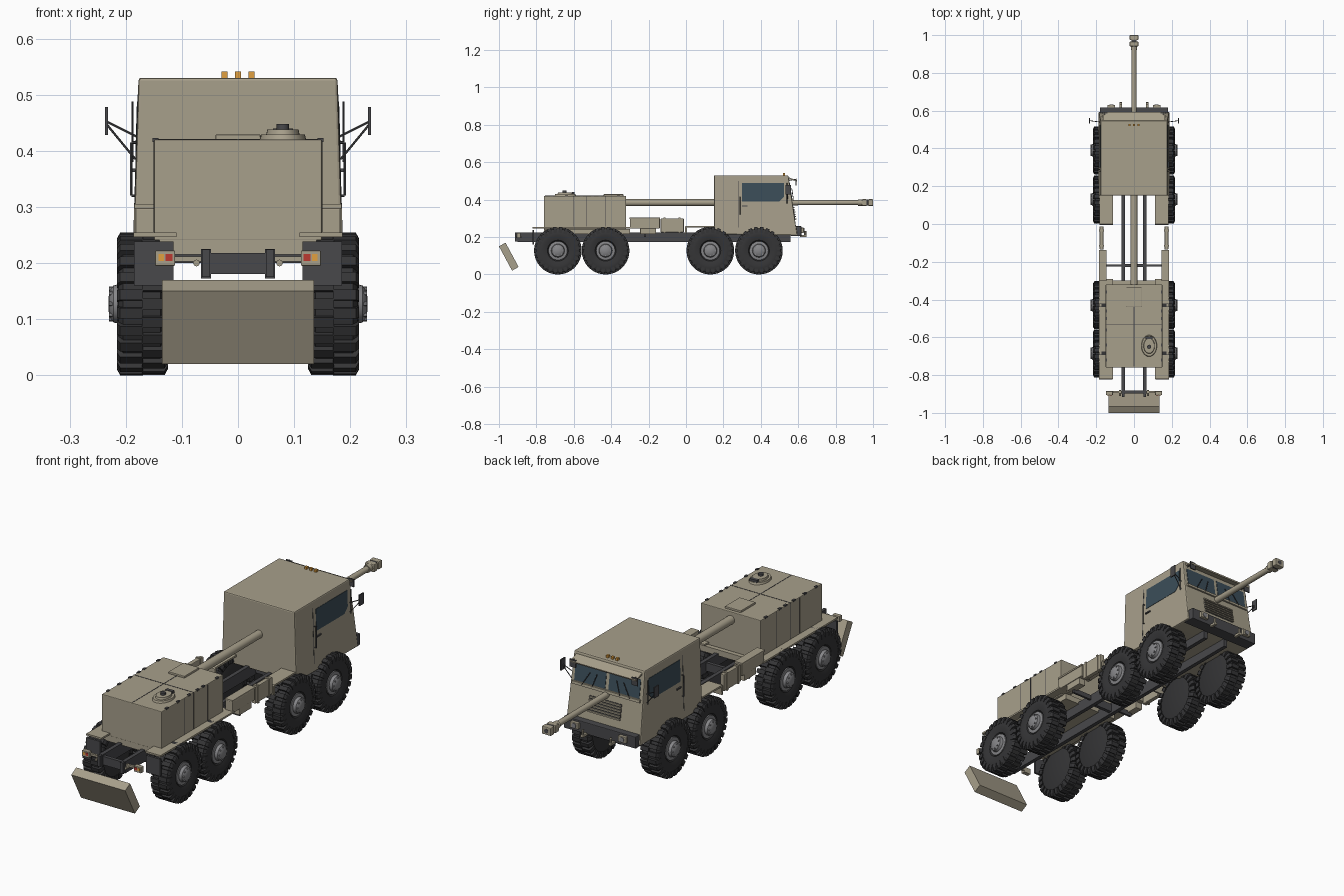
import bpy, bmesh, math
from mathutils import Vector, Matrix

def mat(name, c):
    m = bpy.data.materials.new(name)
    m.diffuse_color = (*c, 1)
    return m

TAN = mat("tan_paint", (0.39, 0.35, 0.26))
DARK = mat("dark_steel", (0.065, 0.065, 0.07))
RUBBER = mat("rubber", (0.035, 0.035, 0.037))
METAL = mat("hub_metal", (0.24, 0.24, 0.25))
GLASS = mat("glass", (0.045, 0.075, 0.1))
AMBER = mat("amber", (0.75, 0.35, 0.05))
RED = mat("red", (0.5, 0.04, 0.03))

def finish(name, bm, m, bevel=0, mirror=False, smooth=False):
    bmesh.ops.recalc_face_normals(bm, faces=bm.faces)
    me = bpy.data.meshes.new(name)
    bm.to_mesh(me)
    bm.free()
    me.materials.append(m)
    o = bpy.data.objects.new(name, me)
    bpy.context.collection.objects.link(o)
    if bevel:
        b = o.modifiers.new("bevel", 'BEVEL')
        b.width, b.segments = bevel, 2
    if mirror:
        o.modifiers.new("mirror", 'MIRROR').use_bisect_axis[0] = False
    if smooth:
        bpy.context.view_layer.objects.active = o
        o.select_set(True)
        bpy.ops.object.shade_smooth_by_angle(angle=math.radians(35))
        o.select_set(False)
    return o

def prism(name, pts, xa, xb, m=TAN, bevel=0, mirror=False):
    """Side profile (y, z) extruded from xa to xb; xa and xb may depend on z."""
    f = lambda v, z: v(z) if callable(v) else v
    bm = bmesh.new()
    a = [bm.verts.new((f(xa, z), y, z)) for y, z in pts]
    b = [bm.verts.new((f(xb, z), y, z)) for y, z in pts]
    bm.faces.new(a)
    bm.faces.new(b[::-1])
    for i in range(len(pts)):
        j = (i + 1) % len(pts)
        bm.faces.new((a[i], b[i], b[j], a[j]))
    return finish(name, bm, m, bevel, mirror)

def box(name, x0, x1, y0, y1, z0, z1, m=TAN, bevel=0, mirror=False):
    return prism(name, [(y0, z0), (y1, z0), (y1, z1), (y0, z1)], x0, x1, m, bevel, mirror)

def rod(name, p, q, r, m=DARK, n=8, mirror=False, r2=None):
    p, q = Vector(p), Vector(q)
    d = q - p
    bm = bmesh.new()
    bmesh.ops.create_cone(bm, cap_ends=True, segments=n, radius1=r, radius2=r if r2 is None else r2,
        depth=d.length, matrix=Matrix.Translation((p + q) / 2) @ d.to_track_quat('Z', 'Y').to_matrix().to_4x4())
    return finish(name, bm, m, 0, mirror, True)

def lathe_x(name, prof, y, z, m, n=40):
    """Profile (x, radius) spun about an axle line."""
    bm = bmesh.new()
    vs = [bm.verts.new((x, y + r, z)) for x, r in prof]
    es = [bm.edges.new(e) for e in zip(vs, vs[1:])]
    bmesh.ops.spin(bm, geom=vs + es, cent=(0, y, z), axis=(1, 0, 0), angle=2 * math.pi, steps=n)
    bmesh.ops.remove_doubles(bm, verts=bm.verts, dist=1e-5)
    return finish(name, bm, m, 0, True, True)

# wheels: tyre, two staggered rows of lugs, hub and bolts
R = 0.127
for k, y in enumerate((-0.685, -0.43, 0.13, 0.39)):
    lathe_x(f"tyre_{k}", [(0.13, 0), (0.13, 0.10), (0.138, 0.118), (0.205, 0.118), (0.213, 0.108),
                          (0.215, 0.08), (0.208, 0.056), (0.2, 0.05), (0.2, 0)], y, R, RUBBER)
    bm = bmesh.new()
    N = 24
    for row, (x0, x1) in enumerate(((0.125, 0.171), (0.169, 0.216))):
        for i in range(N):
            t = 2 * math.pi * (i + row / 2) / N
            T = Matrix.Translation((0, y, R)) @ Matrix.Rotation(t, 4, 'X')
            xo, xi = (x0, x1) if row == 0 else (x1, x0)
            prof = [(xi, 0.108), (xi, R), (xo + (0.006 if row == 0 else -0.006), R), (xo, 0.116), (xo, 0.096)]
            s = [[bm.verts.new(T @ Vector((x, w, r))) for x, r in prof] for w in (-0.0095, 0.0095)]
            bm.faces.new(s[0])
            bm.faces.new(s[1][::-1])
            for a in range(5):
                b = (a + 1) % 5
                bm.faces.new((s[0][a], s[0][b], s[1][b], s[1][a]))
    finish(f"tyre_lugs_{k}", bm, RUBBER, 0, True)
    lathe_x(f"hub_{k}", [(0.2, 0.05), (0.207, 0.05), (0.209, 0.036), (0.222, 0.033), (0.23, 0.022), (0.231, 0)],
            y, R, METAL, 24)
    for i in range(8):
        t = math.pi * i / 4
        c = (y + 0.027 * math.cos(t), R + 0.027 * math.sin(t))
        rod(f"wheel_bolt_{k}_{i}", (0.215, *c), (0.23, *c), 0.004, METAL, 6, True)

# chassis rails and cross members
box("frame_rail", 0.048, 0.066, -0.9, 0.56, 0.172, 0.225, DARK, 0, True)
for i, y in enumerate((-0.89, -0.22, 0.2)):
    box(f"cross_member_{i}", -0.05, 0.05, y - 0.008, y + 0.008, 0.18, 0.218, DARK)
box("rail_end_bracket", 0.05, 0.064, -0.915, -0.89, 0.175, 0.224, DARK, 0, True)

# cab with slightly tapered sides and raked front
hw = lambda z: 0.187 - (z - 0.21) * 0.03
yf = lambda z: 0.595 - (z - 0.21) * 0.15
prism("cab", [(0.15, 0.215), (0.15, 0.53), (yf(0.53), 0.53), (yf(0.21), 0.21), (0.5, 0.21)],
      lambda z: -hw(z), hw, TAN, 0.005)
side_in, side_out = (lambda z: hw(z) - 0.004), (lambda z: hw(z) + 0.0015)
prism("side_window", [(0.30, 0.39), (0.30, 0.488), (0.525, 0.488), (0.525, 0.415), (0.50, 0.39)],
      side_in, side_out, GLASS, 0, True)
prism("door_seam", [(0.278, 0.25), (0.278, 0.5), (0.281, 0.5), (0.281, 0.25)], side_in,
      lambda z: hw(z) + 0.0008, DARK, 0, True)
box("door_handle", 0.18, 0.188, 0.30, 0.33, 0.362, 0.368, DARK, 0, True)

def front_slab(name, x0, x1, z0, z1, d, m, mirror=False):
    return prism(name, [(yf(z0) - 0.006, z0), (yf(z0) + d, z0), (yf(z1) + d, z1), (yf(z1) - 0.006, z1)],
                 x0, x1, m, 0, mirror)
front_slab("windscreen", 0.008, 0.163, 0.408, 0.49, 0.002, GLASS, True)
front_slab("windscreen_sill", -0.17, 0.17, 0.393, 0.405, 0.008, TAN)
front_slab("grille_panel", -0.08, 0.08, 0.292, 0.362, 0.002, DARK)
for i in range(6):
    z = 0.294 + i * 0.012
    front_slab(f"grille_slat_{i}", -0.08, 0.08, z, z + 0.006, 0.008, TAN)
prism("sun_visor", [(0.54, 0.512), (0.592, 0.497), (0.594, 0.503), (0.54, 0.522)], -0.165, 0.165)
for x in (-0.07, 0.07, -0.12, 0.12):
    rod("wiper", (x, yf(0.40) + 0.008, 0.4), (x * 0.7, yf(0.46) + 0.008, 0.46), 0.0018)
for i in (-1, 0, 1):
    box("roof_marker_light", i * 0.024 - 0.005, i * 0.024 + 0.005, 0.518, 0.53, 0.529, 0.541, AMBER)

# bumper, headlights, tow hooks
box("front_bumper", -0.18, 0.18, 0.56, 0.617, 0.205, 0.258, DARK, 0.003)
box("headlight_housing", 0.10, 0.14, 0.61, 0.63, 0.222, 0.25, TAN, 0.002, True)
rod("headlight", (0.12, 0.622, 0.236), (0.12, 0.633, 0.236), 0.011, METAL, 16, True)
box("front_tow_hook", 0.063, 0.077, 0.61, 0.645, 0.2, 0.212, TAN, 0.002, True)
rod("tow_shackle", (0.07, 0.638, 0.2), (0.07, 0.638, 0.232), 0.006, TAN, 10, True)

# mirrors, grab rails
box("mirror", 0.232, 0.237, 0.532, 0.562, 0.428, 0.478, DARK, 0, True)
rod("mirror_arm_upper", (0.18, 0.54, 0.425), (0.234, 0.547, 0.452), 0.002, DARK, 6, True)
rod("mirror_arm_lower", (0.183, 0.54, 0.385), (0.234, 0.547, 0.447), 0.002, DARK, 6, True)
rod("mirror_post", (0.188, 0.54, 0.38), (0.188, 0.54, 0.488), 0.002, DARK, 6, True)
rod("front_mirror_arm", (0.155, 0.54, 0.5), (0.155, 0.59, 0.51), 0.002, DARK, 6, True)
box("front_mirror", 0.14, 0.17, 0.585, 0.59, 0.475, 0.51, DARK, 0, True)
rod("grab_rail", (0.19, 0.288, 0.32), (0.19, 0.288, 0.415), 0.0025, DARK, 6, True)
for z in (0.32, 0.415):
    rod("grab_rail_foot", (0.178, 0.288, z), (0.19, 0.288, z), 0.0025, DARK, 6, True)

# fenders
prism("front_fender", [(-0.005, 0.215), (-0.005, 0.255), (0.0, 0.26), (0.155, 0.26), (0.155, 0.252), (0.006, 0.252),
                       (0.003, 0.215)], 0.112, 0.182, TAN, 0, True)
box("rear_fender", 0.11, 0.186, -0.82, -0.29, 0.246, 0.254, TAN, 0, True)
box("mud_flap", 0.115, 0.185, -0.822, -0.812, 0.16, 0.238, DARK, 0, True)

# side stowage between the axles
box("stowage_box", 0.147, 0.183, -0.30, -0.14, 0.245, 0.298, TAN, 0.003, True)
box("stowage_lid", 0.145, 0.185, -0.302, -0.138, 0.297, 0.305, TAN, 0.001, True)
box("stowage_lower", 0.147, 0.18, -0.245, -0.16, 0.215, 0.246, TAN, 0.002, True)
box("side_tank", 0.162, 0.182, -0.135, -0.012, 0.225, 0.3, TAN, 0.003, True)
for y in (-0.115, -0.035):
    box("tank_strap", 0.16, 0.185, y - 0.005, y + 0.005, 0.222, 0.303, TAN, 0, True)
box("stowage_bracket", 0.06, 0.165, -0.225, -0.215, 0.2, 0.222, DARK, 0, True)

# turret body, deck and panel seams
box("turret_deck", -0.14, 0.14, -0.76, -0.30, 0.215, 0.242)
box("turret", -0.15, 0.15, -0.76, -0.32, 0.24, 0.42, TAN, 0.003)
box("turret_roof_seam", -0.15, 0.15, -0.533, -0.53, 0.418, 0.421, DARK)
box("turret_long_seam", -0.0015, 0.0015, -0.755, -0.44, 0.418, 0.421, DARK)
for y in (-0.60, -0.53, -0.43):
    box("turret_side_seam", 0.148, 0.1508, y - 0.0015, y + 0.0015, 0.255, 0.418, DARK, 0, True)
for y in (-0.72, -0.64, -0.56, -0.5, -0.46, -0.36):
    box("roof_hinge", 0.142, 0.152, y - 0.008, y + 0.008, 0.416, 0.423, DARK, 0, True)
box("roof_hatch", -0.04, 0.04, -0.44, -0.335, 0.419, 0.429, TAN, 0.002)

# oval commander hatch
def oval(name, rx, ry, z0, z1, m=TAN):
    bm = bmesh.new()
    bmesh.ops.create_cone(bm, cap_ends=True, segments=28, radius1=1, radius2=0.93, depth=1,
        matrix=Matrix.Translation((0.08, -0.645, (z0 + z1) / 2)) @ Matrix.Diagonal((rx, ry, z1 - z0, 1)))
    finish(name, bm, m, 0, False, True)
oval("hatch_ring", 0.042, 0.058, 0.418, 0.429)
oval("hatch_lid", 0.03, 0.042, 0.428, 0.438)
box("hatch_hinge", 0.062, 0.098, -0.61, -0.595, 0.428, 0.44, DARK)
rod("hatch_sight", (0.08, -0.65, 0.437), (0.08, -0.65, 0.448), 0.011, DARK, 12)

# gun barrel and muzzle brake
Z = 0.384
rod("barrel_sleeve", (0, -0.34, Z), (0, 0.16, Z), 0.0195, TAN, 24, r2=0.018)
rod("barrel", (0, 0.15, Z), (0, 0.95, Z), 0.0165, TAN, 24, r2=0.0125)
rod("muzzle_collar", (0, 0.92, Z), (0, 0.945, Z), 0.017, TAN, 16)
box("muzzle_brake_rear", -0.023, 0.023, 0.94, 0.966, Z - 0.018, Z + 0.018, TAN, 0.004)
box("muzzle_brake_core", -0.014, 0.014, 0.96, 0.98, Z - 0.016, Z + 0.016, DARK)
box("muzzle_brake_front", -0.023, 0.023, 0.974, 1.0, Z - 0.018, Z + 0.018, TAN, 0.004)
rod("muzzle_bore", (0, 0.99, Z), (0, 1.0005, Z), 0.010, DARK, 16)

# rear spade and tail lights
prism("recoil_spade", [(-1.0, 0.15), (-0.965, 0.17), (-0.895, 0.04), (-0.93, 0.02)], -0.135, 0.135)
box("tail_light_housing", 0.112, 0.148, -0.905, -0.885, 0.195, 0.222, TAN, 0.002, True)
box("tail_light_amber", 0.132, 0.142, -0.907, -0.9, 0.204, 0.216, AMBER, 0, True)
box("tail_light_red", 0.117, 0.129, -0.907, -0.9, 0.204, 0.216, RED, 0, True)
box("tail_light_bracket", 0.062, 0.115, -0.895, -0.885, 0.203, 0.212, TAN, 0, True)
rod("rear_tow_hook", (0.074, -0.91, 0.2), (0.074, -0.88, 0.2), 0.006, TAN, 8, True)
